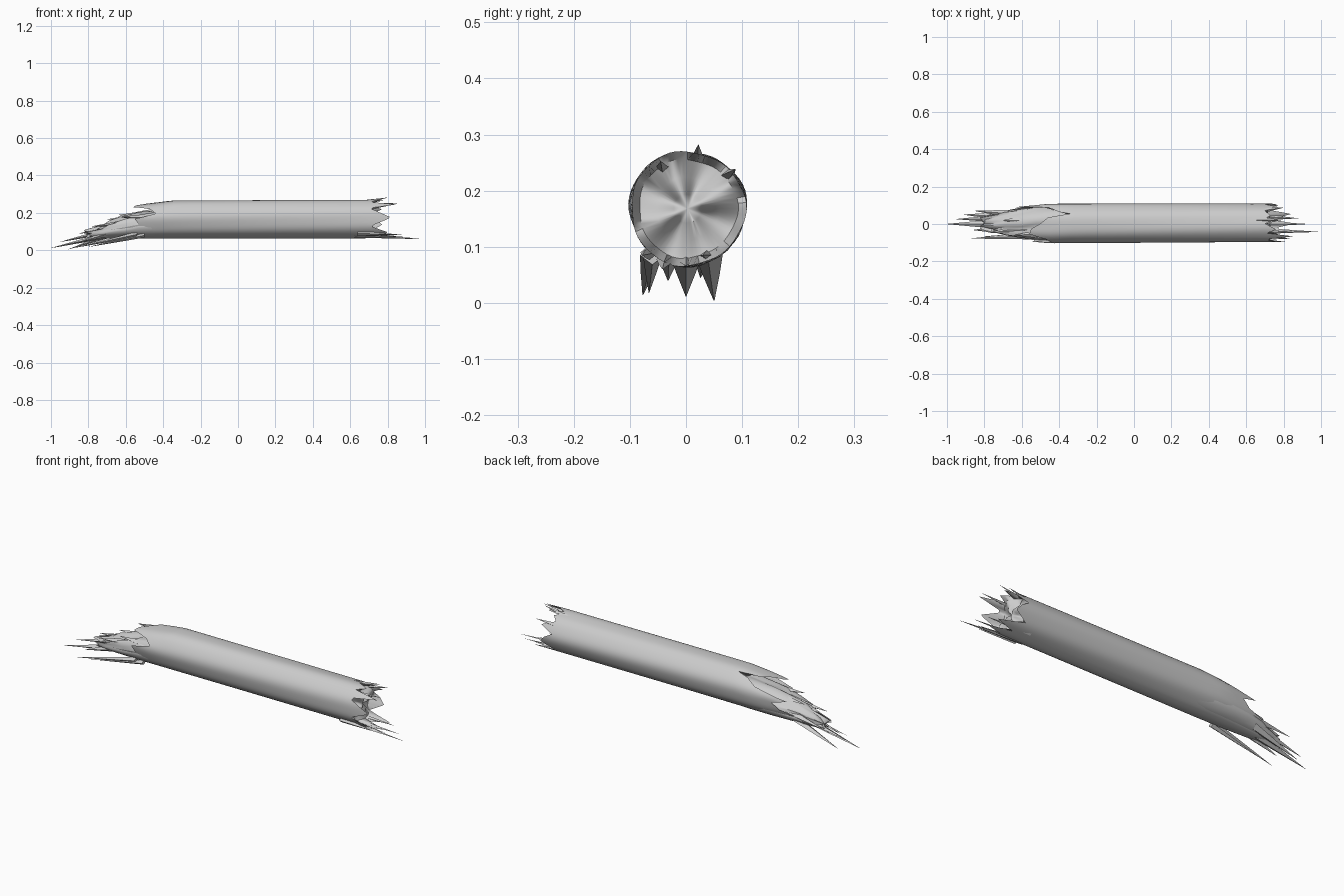
import bpy, bmesh, math, random
from mathutils import Vector

random.seed(4)
cube = bpy.data.objects.get("Cube")
if cube:
    bpy.data.objects.remove(cube)

wood = bpy.data.materials.new("grey wood")
wood.use_nodes = True
grey = (0.6, 0.6, 0.6, 1)
wood.diffuse_color = grey
wood.node_tree.nodes["Principled BSDF"].inputs["Base Color"].default_value = grey

SIDES = 60
CENTRE_Z = 0.168


def interp(table, v):
    """Piecewise linear lookup in a list of (key, value)."""
    if v <= table[0][0]:
        return table[0][1]
    for (a, p), (b, q) in zip(table, table[1:]):
        if v <= b:
            return p + (q - p) * (v - a) / (b - a)
    return table[-1][1]


def finish(bm, name, angle=50):
    bmesh.ops.recalc_face_normals(bm, faces=bm.faces)
    mesh = bpy.data.meshes.new(name)
    bm.to_mesh(mesh)
    bm.free()
    obj = bpy.data.objects.new(name, mesh)
    bpy.context.collection.objects.link(obj)
    mesh.materials.append(wood)
    bpy.ops.object.select_all(action='DESELECT')
    obj.select_set(True)
    bpy.context.view_layer.objects.active = obj
    bpy.ops.object.shade_smooth_by_angle(angle=math.radians(angle))
    return obj


def loft(name, rings, angle=50):
    """Skin a list of equal-length rings and close both ends with fans."""
    bm = bmesh.new()
    loops = [[bm.verts.new(p) for p in ring] for ring in rings]
    n = len(loops[0])
    for a, b in zip(loops, loops[1:]):
        for i in range(n):
            j = (i + 1) % n
            bm.faces.new((a[i], a[j], b[j], b[i]))
    for loop in (loops[0], loops[-1]):
        hub = bm.verts.new(sum((v.co for v in loop), Vector()) / n)
        for i in range(n):
            bm.faces.new((loop[i], loop[(i + 1) % n], hub))
    return finish(bm, name, angle)


# Ragged edge of the bark by angle: 0 back, 90 top, 180 front, 270 bottom
right_edge = [(0, .74), (12, .70), (30, .77), (48, .70), (66, .73), (72, .71),
              (80, .80), (90, .70), (108, .76), (120, .71), (132, .85), (146, .70),
              (176, .82), (202, .71), (226, .81), (238, .73), (246, .88), (254, .74),
              (270, .86), (282, .73), (300, .84), (318, .70), (342, .77), (360, .74)]
left_edge = [(0, -.56), (18, -.64), (36, -.46), (54, -.40), (60, -.34), (72, -.46),
             (90, -.50), (108, -.55), (126, -.56), (144, -.47), (162, -.44),
             (180, -.55), (198, -.53), (216, -.68), (234, -.66), (252, -.78),
             (270, -.74), (288, -.80), (306, -.70), (324, -.74), (342, -.60), (360, -.56)]
taper = [(-.85, .45), (-.75, .65), (-.62, .85), (-.45, 1), (.8, .97)]
top_sag = [(-.60, .035), (-.52, .022), (-.34, 0)]


def bark_point(deg, x, scale=1.0):
    t = math.radians(deg)
    lump = 1 + .022 * math.sin(3 * t + .6 + x) + .012 * math.sin(7 * t + 2 * x)
    y = .105 * math.cos(t) * lump * interp(taper, x) * scale
    z = .102 * math.sin(t) * lump * scale
    if z > 0:
        z -= interp(top_sag, x) * math.sin(t)
    return Vector((x, y + .003, CENTRE_Z + z))


# Trunk: splintered bark with sunken broken faces at both ends
degs = [360 * i / SIDES for i in range(SIDES)]
rings = [[bark_point(d, -.33 + .02 * math.sin(5 * d), .45) for d in degs],
         [bark_point(d, .5 * interp(left_edge, d) - .16, .85) for d in degs]]
for k in range(13):
    f = k / 12
    ring = []
    for d in degs:
        lo, hi = interp(left_edge, d), interp(right_edge, d)
        # Straight rings in the middle, following the ragged edge at the ends
        if f < .4:
            x = lo + (-.3 - lo) * f / .4
        elif f < .7:
            x = -.3 + .9 * (f - .4) / .3
        else:
            x = .6 + (hi - .6) * (f - .7) / .3
        ring.append(bark_point(d, x))
    rings.append(ring)
for scale, x in ((.86, .705), (.55, .70), (.25, .715)):
    rings.append([bark_point(d, x + .015 * math.sin(math.radians(4 * d)), scale)
                  for d in degs])
loft("log_trunk", rings)

# Torn heartwood: sections (x, top, half width) sinking towards the left end
core = [(-.30, .235, .088), (-.42, .215, .092), (-.52, .20, .088), (-.60, .178, .078),
        (-.68, .155, .066), (-.74, .13, .052), (-.80, .105, .034)]
rings = []
for x, top, half in core:
    ring = []
    for i in range(28):
        t = math.tau * i / 28
        mid = (top + .066) / 2
        tear = .007 * math.sin(5 * t + 9 * x) if math.sin(t) > 0 else 0
        rings_x = x + random.uniform(-.025, .025)
        ring.append((rings_x, half * math.cos(t) + .003,
                     mid + (top - mid) * math.sin(t) + tear))
    rings.append(ring)
loft("torn_heartwood", rings)


# Splinters: thin wedges (base, tip, width, thickness)
def splinter(name, base, tip, width, thick):
    base, tip = Vector(base), Vector(tip)
    mid = base.lerp(tip, .45)
    rings = []
    for c, s in ((base, 1), (mid, .6), (tip, .03)):
        rings.append([c + Vector((0, width * s * u, thick * s * v))
                      for u, v in ((-1, 0), (0, 1), (1, 0), (0, -1))])
    return loft(name, rings, 30)


left_splinters = [
    ((-.66, .0, .09), (-1.0, .0, .012), .030, .018),
    ((-.66, .04, .09), (-.91, .05, .004), .026, .016),
    ((-.54, -.062, .085), (-.87, -.077, .014), .020, .014),
    ((-.50, -.06, .08), (-.80, -.066, .018), .016, .012),
    ((-.66, -.03, .10), (-.86, -.032, .04), .026, .020),
    ((-.62, .03, .12), (-.95, .026, .045), .028, .020),
    ((-.60, .05, .13), (-.85, .07, .09), .026, .020),
    ((-.55, -.03, .15), (-.78, -.045, .128), .030, .022),
    ((-.52, .02, .18), (-.70, .02, .165), .035, .018),
    ((-.45, -.05, .17), (-.64, -.06, .18), .030, .022)]
right_splinters = [
    ((.62, -.035, .078), (.985, -.042, .060), .018, .010),
    ((.64, .0, .076), (.93, .0, .066), .016, .010),
    ((.64, -.065, .09), (.84, -.078, .085), .016, .014),
    ((.64, .02, .25), (.80, .022, .282), .014, .014),
    ((.64, .065, .22), (.80, .088, .238), .018, .016),
    ((.62, -.04, .235), (.85, -.045, .252), .018, .014),
    ((.64, .04, .085), (.88, .03, .085), .018, .012)]
for side, items in (("left", left_splinters), ("right", right_splinters)):
    for i, item in enumerate(items):
        splinter(f"{side}_end_splinter_{i + 1}", *item)
